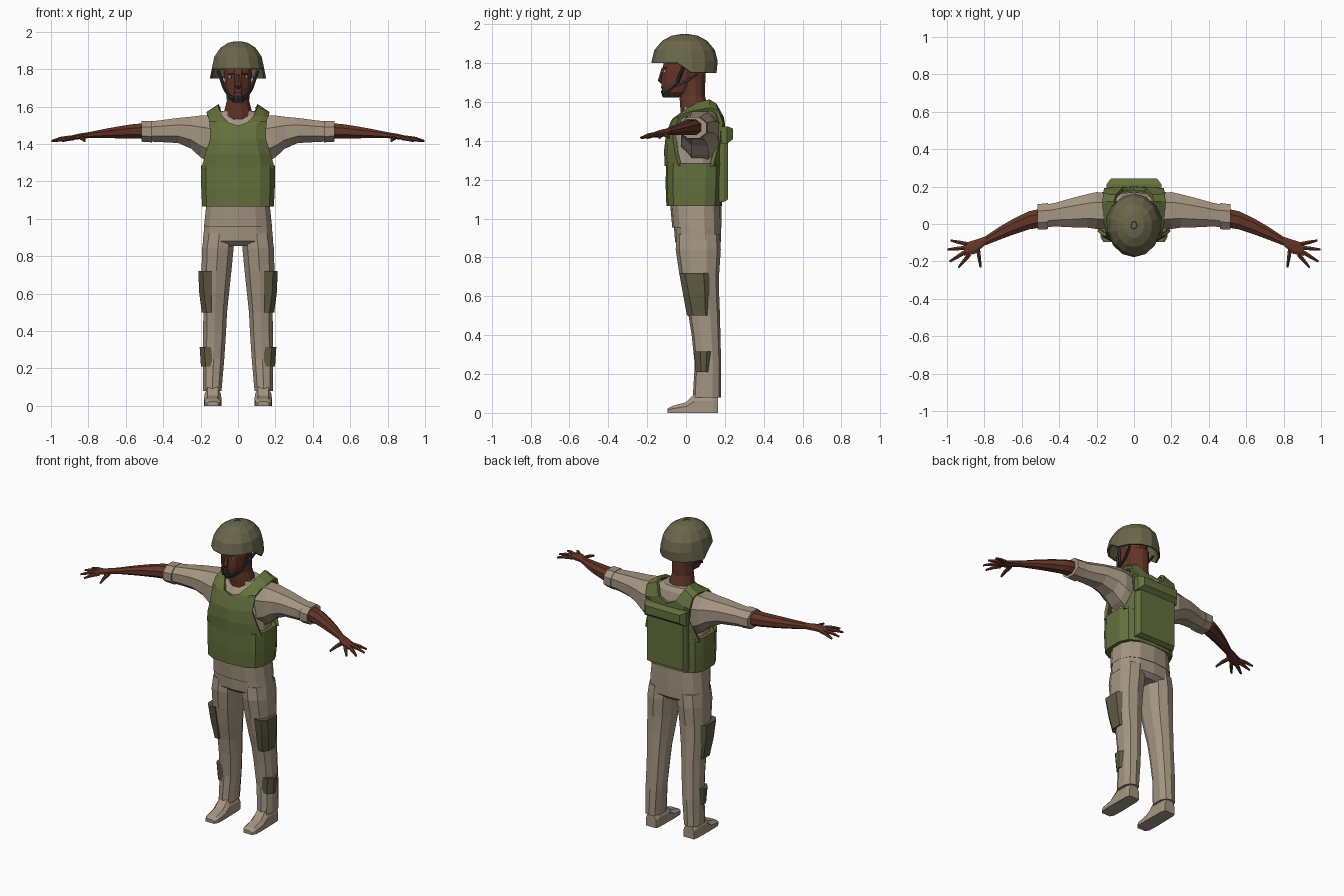
import bpy, bmesh, math
from mathutils import Vector


def material(name, rgb):
    m = bpy.data.materials.new(name)
    m.diffuse_color = (*rgb, 1)
    return m


TAN = material("tan_cloth", (0.37, 0.30, 0.222))
GREEN = material("vest_green", (0.127, 0.165, 0.047))
OLIVE = material("helmet_olive", (0.145, 0.135, 0.07))
POUCH = material("pouch_olive", (0.115, 0.105, 0.055))
SKIN = material("brown_skin", (0.125, 0.036, 0.02))
LIP = material("dark_skin", (0.05, 0.015, 0.01))
BLACK = material("strap_black", (0.03, 0.03, 0.032))
WHITE = material("eye_white", (0.55, 0.5, 0.45))


def finish(bm, name, mat, mirror=False, thick=0):
    bmesh.ops.recalc_face_normals(bm, faces=bm.faces)
    me = bpy.data.meshes.new(name)
    bm.to_mesh(me)
    bm.free()
    me.materials.append(mat)
    ob = bpy.data.objects.new(name, me)
    bpy.context.collection.objects.link(ob)
    if mirror:
        mod = ob.modifiers.new("mirror", 'MIRROR')
        mod.use_clip = True
    if thick:
        mod = ob.modifiers.new("thickness", 'SOLIDIFY')
        mod.thickness = thick
        mod.offset = 0
    return ob


def loft(name, rings, mat, mirror=False, caps=True, thick=0):
    """Skin a list of equal-length point rings."""
    bm = bmesh.new()
    vs = [[bm.verts.new(p) for p in r] for r in rings]
    n = len(vs[0])
    for a, b in zip(vs, vs[1:]):
        for i in range(n):
            j = (i + 1) % n
            bm.faces.new((a[i], a[j], b[j], b[i]))
    if caps:
        bm.faces.new(vs[0])
        bm.faces.new(vs[-1])
    return finish(bm, name, mat, mirror, thick)


def oval(rx, ry, n=12, p=2.0):
    """Rounded-square outline as 2D points."""
    out = []
    for i in range(n):
        t = 2 * math.pi * (i + 0.5) / n
        c, s = math.cos(t), math.sin(t)
        out.append((rx * math.copysign(abs(c) ** (2 / p), c),
                    ry * math.copysign(abs(s) ** (2 / p), s)))
    return out


def ring_z(z, cx, cy, rx, ry, n=12, p=2.0):
    return [(cx + a, cy + b, z) for a, b in oval(rx, ry, n, p)]


def ring_x(x, cy, cz, ry, rz, n=8):
    return [(x, cy + a, cz + b) for a, b in oval(ry, rz, n, 2.2)]


def tube(name, pts, radii, mat, n=6):
    pts = [Vector(p) for p in pts]
    rings = []
    for i, p in enumerate(pts):
        d = pts[min(i + 1, len(pts) - 1)] - pts[max(i - 1, 0)]
        q = d.to_track_quat('Z', 'Y')
        rings.append([p + q @ Vector((a, b, 0)) for a, b in oval(radii[i], radii[i], n)])
    return loft(name, rings, mat, mirror=True)


def box(name, center, size, mat, turn=0, mirror=False):
    bm = bmesh.new()
    bmesh.ops.create_cube(bm, size=1)
    c, s = math.cos(turn), math.sin(turn)
    for v in bm.verts:
        x, y, z = (v.co[i] * size[i] for i in range(3))
        v.co = Vector((x * c - y * s, x * s + y * c, z)) + Vector(center)
    return finish(bm, name, mat, mirror)


# trousers: hips, legs, shirt hem
loft("hips", [ring_z(z, 0, cy, rx, ry, 14, 2.6) for z, cy, rx, ry in (
    (1.08, .05, .17, .125), (.98, .058, .182, .122), (.88, .062, .192, .118),
    (.855, .062, .15, .09))], TAN)
loft("shirt_hem", [ring_z(z, 0, cy, rx, ry, 14, 2.6) for z, cy, rx, ry in (
    (1.08, .05, .172, .132), (.955, .056, .186, .127))], TAN)
loft("leg", [ring_z(z, cx, cy, rx, ry, 10, 2.4) for z, cx, cy, rx, ry in (
    (.92, .1, .062, .085, .112), (.84, .108, .063, .088, .116),
    (.72, .115, .068, .083, .103), (.60, .12, .08, .075, .091),
    (.50, .122, .094, .066, .081), (.40, .125, .103, .064, .074),
    (.25, .131, .113, .06, .068), (.08, .138, .108, .052, .073))], TAN, mirror=True)

# shoes
loft("shoe", [[(.135 - w, y, 0), (.135 + w, y, 0), (.135 + w, y, h * .6),
               (.135 + w * .6, y, h), (.135 - w * .6, y, h), (.135 - w, y, h * .6)]
              for y, h, w in ((-.095, .022, .03), (-.07, .036, .044), (0, .055, .046),
                              (.045, .1, .045), (.14, .1, .043), (.165, .08, .036))],
     TAN, mirror=True)


# leg pouches wrapped round the outside of each leg
def pouch_ring(z, y0, y1, out):
    return [(.14, y0, z), (out - .025, y0, z), (out, y0 + .03, z),
            (out, y1 - .03, z), (out - .025, y1, z), (.14, y1, z)]


loft("thigh_pouch", [pouch_ring(.50, .005, .13, .194), pouch_ring(.61, -.015, .127, .208),
                     pouch_ring(.72, -.035, .12, .212)], POUCH, mirror=True)
loft("calf_pouch", [pouch_ring(.21, .048, .132, .198), pouch_ring(.315, .043, .137, .205)],
     POUCH, mirror=True)

# shirt body and sleeves
loft("shirt_body", [ring_z(z, 0, cy, rx, ry, 14, 2.5) for z, cy, rx, ry in (
    (1.07, .045, .165, .12), (1.28, .05, .18, .125), (1.40, .05, .168, .125),
    (1.50, .06, .155, .11), (1.55, .07, .135, .085), (1.575, .06, .098, .075))], TAN)
loft("sleeve", [ring_x(*r) for r in (
    (.13, .07, 1.42, .10, .142), (.20, .072, 1.44, .106, .12), (.25, .07, 1.46, .096, .092),
    (.32, .062, 1.472, .086, .072), (.42, .05, 1.468, .068, .062),
    (.48, .042, 1.466, .064, .057))], TAN, mirror=True)
loft("sleeve_cuff", [ring_x(.46, .042, 1.466, .075, .062), ring_x(.515, .038, 1.467, .073, .059)],
     TAN, mirror=True)

# vest: waist band, then one strip running up the chest, over the shoulder, down the back
loft("vest_band", [ring_z(z, 0, cy, rx, ry, 14, 3.2) for z, cy, rx, ry in (
    (1.065, .042, .195, .143), (1.17, .043, .2, .148), (1.285, .045, .2, .148))], GREEN)
strip = (
    (0, -.10, 1.27, .19, -.03, 1.27), (0, -.103, 1.35, .17, -.05, 1.345),
    (0, -.095, 1.42, .145, -.06, 1.425), (0, -.07, 1.495, .147, -.037, 1.5),
    (.05, -.06, 1.51, .15, -.03, 1.515), (.085, -.01, 1.545, .155, 0, 1.535),
    (.1, .06, 1.59, .162, .06, 1.55), (.1, .12, 1.605, .163, .12, 1.562),
    (.095, .15, 1.585, .163, .16, 1.55), (.06, .185, 1.52, .158, .182, 1.49),
    (0, .19, 1.49, .15, .17, 1.46), (0, .195, 1.40, .145, .165, 1.40),
    (0, .19, 1.27, .19, .13, 1.27))
bm = bmesh.new()
rows = []
for a, b, c, d, e, f in strip:
    rows.append([bm.verts.new((a + (d - a) * t, b + (e - b) * t ** 3, c + (f - c) * t))
                 for t in (0, .65, 1)])
for r, s in zip(rows, rows[1:]):
    for i in range(2):
        bm.faces.new((r[i], r[i + 1], s[i + 1], s[i]))
finish(bm, "vest_chest_and_straps", GREEN, mirror=True, thick=.02)


# back panel and its flap, with bevelled edges
def back_plate(name, z0, z1, y0, y1, w, inset):
    rings = []
    for y, k in ((y0, 0), ((y0 + y1) / 2, 0), (y1, inset)):
        rings.append([(-w + k, y, z0 + k), (w - k, y, z0 + k), (w - k, y, z1 - k * .5),
                      (-w + k, y, z1 - k * .5)])
    loft(name, rings, GREEN)


back_plate("back_panel", 1.085, 1.46, .17, .215, .14, .012)
back_plate("back_flap", 1.385, 1.475, .18, .243, .148, .025)

# forearm, palm and fingers
loft("forearm_and_palm", [ring_x(*r) for r in (
    (.48, .035, 1.47, .055, .045), (.56, .02, 1.468, .052, .041), (.64, -.012, 1.462, .046, .034),
    (.72, -.05, 1.455, .037, .026), (.80, -.092, 1.447, .025, .017),
    (.85, -.122, 1.44, .04, .016), (.91, -.137, 1.43, .036, .011))], SKIN, mirror=True)
for name, base, tip in (("little_finger", (.89, -.108), (.98, -.088)),
                        ("ring_finger", (.90, -.127), (.997, -.136)),
                        ("middle_finger", (.90, -.148), (.985, -.2)),
                        ("index_finger", (.88, -.163), (.938, -.232)),
                        ("thumb", (.835, -.13), (.82, -.232))):
    mid = [(p + q) / 2 for p, q in zip(base, tip)]
    tube(name, [(*base, 1.432), (*mid, 1.427), (*tip, 1.415)], [.013, .011, .006], SKIN)

# neck and head
loft("neck", [ring_z(z, 0, cy, rx, ry) for z, cy, rx, ry in (
    (1.50, .05, .088, .075), (1.57, .042, .078, .074), (1.63, .032, .062, .068),
    (1.76, .025, .066, .078))], SKIN)
loft("head", [ring_z(z, 0, cy, rx, ry) for z, cy, rx, ry in (
    (1.625, -.062, .03, .045), (1.65, -.045, .056, .08), (1.70, -.03, .071, .1),
    (1.76, -.02, .077, .107), (1.84, -.01, .074, .1), (1.88, -.01, .05, .07))], SKIN)
loft("nose", [ring_z(z, 0, cy, rx, ry, 6) for z, cy, rx, ry in (
    (1.77, -.115, .009, .012), (1.71, -.125, .016, .02), (1.695, -.117, .013, .014))], SKIN)
box("mouth", (0, -.124, 1.674), (.042, .008, .01), LIP)
box("eye", (.036, -.11, 1.758), (.022, .008, .008), WHITE, .66, True)
box("pupil", (.0345, -.112, 1.758), (.008, .009, .009), BLACK, .66, True)
box("eyebrow", (.036, -.111, 1.775), (.034, .009, .007), BLACK, .66, True)

# chin strap
tube("front_strap", [(.105, -.01, 1.79), (.074, -.045, 1.70), (.05, -.09, 1.66), (.02, -.122, 1.645)],
     [.009] * 4, BLACK, 4)
tube("rear_strap", [(.09, .07, 1.76), (.075, .01, 1.71), (.068, -.05, 1.685)], [.008] * 3, BLACK, 4)
loft("chin_cup", [ring_z(1.622, 0, -.078, .028, .04, 10), ring_z(1.64, 0, -.076, .042, .05, 10),
                  ring_z(1.658, 0, -.08, .042, .05, 10)], BLACK)

# helmet: dome shell with lowered sides and back
rings = [ring_z(z, 0, -.007, rx, ry, 14) for z, rx, ry in (
    (1.75, .148, .158), (1.81, .136, .164), (1.865, .124, .15),
    (1.91, .092, .112), (1.935, .052, .066), (1.943, .015, .02))]
rings[0] = [(x * (1 if y > -.03 else .93), y * (1 if y > -.03 else 1.04),
             z if y > -.03 else 1.80) for x, y, z in rings[0]]
helmet = loft("helmet", rings, OLIVE, caps=False, thick=.012)
loft("helmet_crown", [ring_z(1.94, 0, -.007, .018, .024, 14), ring_z(1.946, 0, -.007, .014, .018, 14)],
     OLIVE)
